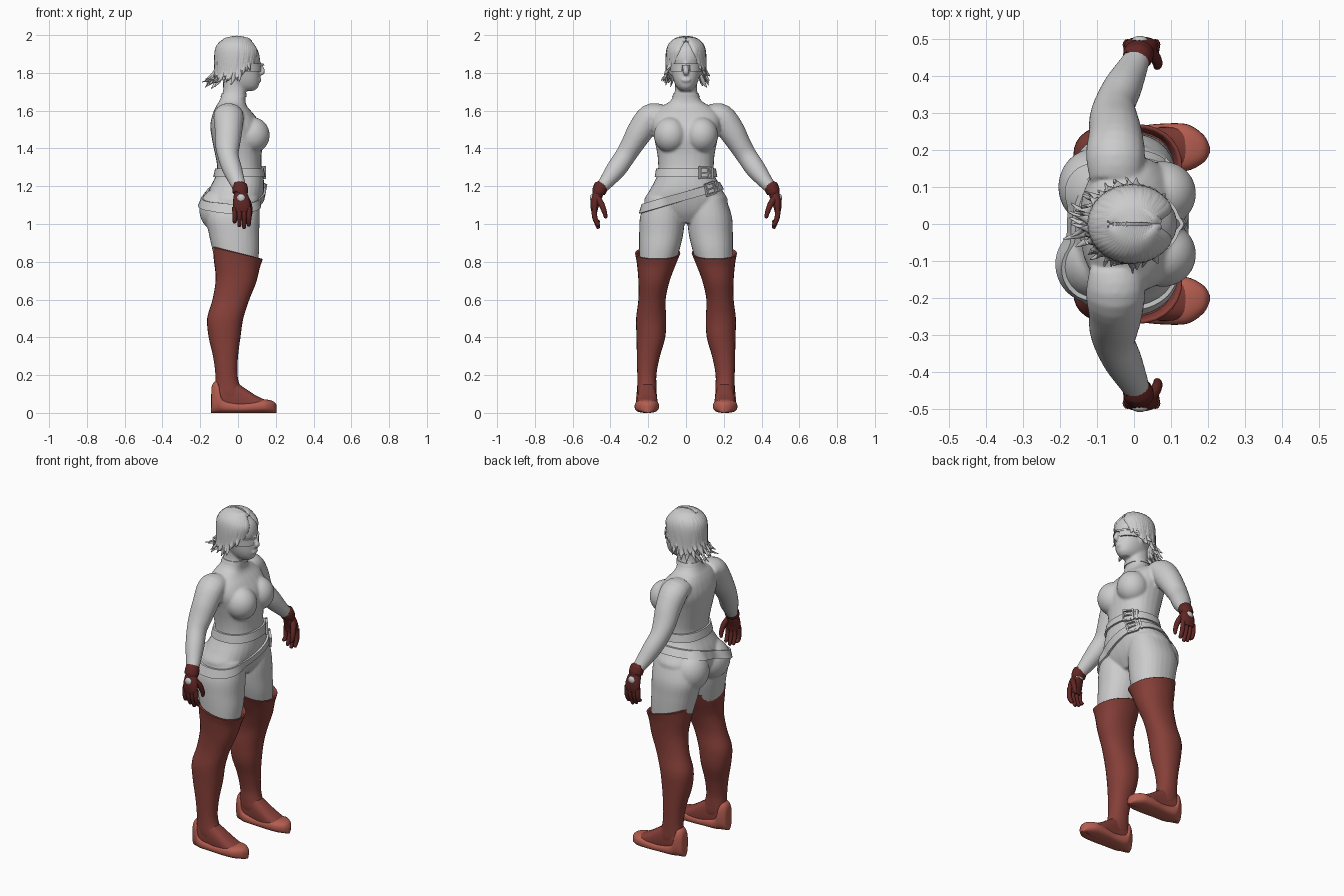
import bpy, bmesh, random
from math import sin, cos, pi, radians, copysign
from mathutils import Vector, Matrix
from mathutils.bvhtree import BVHTree

if "Cube" in bpy.data.objects:
    bpy.data.objects.remove(bpy.data.objects["Cube"])

random.seed(4)

def catmull(rows, n=4):
    out = []
    for i in range(len(rows) - 1):
        p = [rows[max(0, min(len(rows) - 1, i + k))] for k in (-1, 0, 1, 2)]
        for s in range(n):
            t = s / n
            out.append([0.5 * (2*b + (c - a)*t + (2*a - 5*b + 4*c - d)*t*t + (3*b - a - 3*c + d)*t**3)
                        for a, b, c, d in zip(*p)])
    return out + [list(rows[-1])]

def ring(c, u, v, e=2.0, seg=28):
    f = lambda w: copysign(abs(w) ** (2 / e), w)
    return [c + u * f(cos(2*pi*i/seg)) + v * f(sin(2*pi*i/seg)) for i in range(seg)]

def loft(bm, rings, caps=True, closed=False):
    vs = [[bm.verts.new(p) for p in r] for r in rings]
    n = len(vs[0])
    for a, b in zip(vs, vs[1:] + vs[:1] if closed else vs[1:]):
        for i in range(n):
            bm.faces.new((a[i], a[(i+1) % n], b[(i+1) % n], b[i]))
    if caps and not closed:
        bm.faces.new(vs[0])
        bm.faces.new(vs[-1])

def stack(bm, rows, e=2.2):
    """Rows (z, x back, x front, y from, y to, forward drop) as level slices."""
    loft(bm, [ring(Vector(((b+f)/2, (i+o)/2, z)), Vector(((f-b)/2, 0, -d)), Vector((0, (o-i)/2, 0)), e)
              for z, b, f, i, o, d in catmull(rows)])

def tube(bm, rows, ref=lambda p: Vector((1, 0, 0)), seg=20, n=4):
    """Rows (x, y, z, radius along ref, other radius) swept along a path."""
    rows = catmull(rows, n)
    pts = [Vector(r[:3]) for r in rows]
    rings = []
    for k, p in enumerate(pts):
        t = (pts[min(k+1, len(pts)-1)] - pts[max(k-1, 0)]).normalized()
        r = ref(p)
        u = (r - t * r.dot(t)).normalized()
        rings.append(ring(p, u * rows[k][3], t.cross(u) * rows[k][4], 2, seg))
    loft(bm, rings)

def lengthwise(bm, rows):
    """Rows (x, top z, y centre, half width) as foot slices."""
    loft(bm, [ring(Vector((x, c, max(h, .01)/2)), Vector((0, max(w, .004), 0)), Vector((0, 0, max(h, .01)/2)), 2.6)
              for x, h, c, w in catmull(rows)])

def ball(bm, c, r):
    bmesh.ops.create_uvsphere(bm, u_segments=24, v_segments=16, radius=1,
                              matrix=Matrix.Translation(c) @ Matrix.Diagonal((*r, 1)))

def mirror(bm):
    d = bmesh.ops.duplicate(bm, geom=bm.verts[:] + bm.edges[:] + bm.faces[:])
    for v in d['geom']:
        if isinstance(v, bmesh.types.BMVert):
            v.co.y *= -1

def finish(name, bm, color=None, angle=45):
    bmesh.ops.recalc_face_normals(bm, faces=bm.faces[:])
    me = bpy.data.meshes.new(name)
    bm.to_mesh(me)
    bm.free()
    ob = bpy.data.objects.new(name, me)
    bpy.context.collection.objects.link(ob)
    if color:
        m = bpy.data.materials.get(color[0]) or bpy.data.materials.new(color[0])
        m.diffuse_color = (*color[1], 1)
        m.use_nodes = True
        m.node_tree.nodes["Principled BSDF"].inputs["Base Color"].default_value = m.diffuse_color
        me.materials.append(m)
    bpy.ops.object.select_all(action='DESELECT')
    bpy.context.view_layer.objects.active = ob
    ob.select_set(True)
    bpy.ops.object.shade_smooth_by_angle(angle=radians(angle))
    return ob

BOOT, SHOE, GLOVE = ("boot_red", (.24, .05, .04)), ("shoe_red", (.46, .11, .08)), ("glove_red", (.12, .02, .018))

# Body: limbs first, mirrored, then torso and head, fused by a voxel remesh
bm = bmesh.new()
tube(bm, [(-.05, .12, 1.585, .07, .05), (-.05, .185, 1.568, .08, .07), (-.05, .24, 1.495, .073, .07),
          (-.055, .285, 1.42, .066, .06), (-.052, .322, 1.36, .056, .055), (-.03, .37, 1.29, .052, .053),
          (-.005, .42, 1.225, .042, .04), (.012, .456, 1.18, .034, .031), (.014, .466, 1.15, .034, .026)])
stack(bm, [(1.14, -.14, .11, .03, .21, 0), (1.04, -.17, .115, .008, .243, 0), (.95, -.155, .112, .014, .248, 0),
           (.86, -.135, .112, .035, .248, 0), (.75, -.11, .10, .07, .245, 0)])
ball(bm, (-.105, .1, 1.075), (.1, .105, .115))                        # seat
ball(bm, (.078, .082, 1.47), (.09, .088, .095))                       # chest
ball(bm, (.0, .078, 1.815), (.022, .014, .03))                        # ear
mirror(bm)
stack(bm, [(z, b, f, -w, w, 0) for z, b, f, w in [
    (1.005, -.1, .06, .05), (1.06, -.15, .1, .18), (1.12, -.17, .125, .222), (1.18, -.155, .138, .192),
    (1.25, -.12, .135, .155), (1.3, -.11, .125, .147), (1.37, -.122, .125, .152), (1.45, -.138, .135, .168),
    (1.52, -.147, .125, .185), (1.58, -.135, .085, .18), (1.62, -.118, .05, .135), (1.65, -.1, .04, .085),
    (1.7, -.08, .042, .06), (1.77, -.075, .04, .058)]], 2.3)
stack(bm, [(z, b, f, -w, w, 0) for z, b, f, w in [
    (1.705, -.03, .085, .03), (1.725, -.05, .107, .05), (1.76, -.065, .115, .066), (1.8, -.085, .115, .075),
    (1.84, -.095, .112, .08), (1.88, -.1, .116, .083), (1.93, -.092, .1, .08), (1.975, -.05, .055, .05)]])
tube(bm, [(.112, 0, 1.855, .01, .01), (.122, 0, 1.83, .012, .012), (.13, 0, 1.805, .014, .017), (.112, 0, 1.792, .01, .012)])
ball(bm, (.113, 0, 1.762), (.012, .026, .011))                        # lips
body = finish("body", bm)
rm = body.modifiers.new("fuse", 'REMESH')
rm.mode, rm.voxel_size, rm.use_smooth_shade = 'VOXEL', .007, True
sm = body.modifiers.new("soften", 'SMOOTH')
sm.factor, sm.iterations = .5, 5
bvh = BVHTree.FromObject(body, bpy.context.evaluated_depsgraph_get())

def hit(c, a, slope=0):
    d = Vector((cos(a), sin(a), slope * sin(a))).normalized()
    return (bvh.ray_cast(c, d)[0] or c + d * .1), Vector((cos(a), sin(a), 0))

def band(name, c, h, off, slope=0, a0=0, a1=360, n=96):
    """Strap that hugs the body, found by casting rays outward."""
    c, up, bm, rings = Vector(c), Vector((0, 0, h / 2)), bmesh.new(), []
    full = a1 - a0 == 360
    for k in range(n if full else n + 1):
        a = radians(a0 + (a1 - a0) * k / n)
        (t, d), (b, _) = hit(c + up, a, slope), hit(c - up, a, slope)
        rings.append([t - d*.006, t + d*off, b + d*off, b - d*.006])
    loft(bm, rings, closed=full)
    return finish(name, bm, angle=40)

band("waist_belt", (0, 0, 1.272), .046, .011)
band("hip_belt", (-.02, 0, 1.15), .046, .012, .3)
band("collar", (-.02, 0, 1.683), .022, .004)
for s, side in ((1, "left"), (-1, "right")):
    lo, hi = sorted((s * 10, s * 62))
    band("lens_" + side, (0, 0, 1.826), .036, .009, 0, lo, hi, 16)
band("glasses_bar", (0, 0, 1.845), .01, .011, 0, -85, 85, 40)

# Buckles: four bars and a prong
bm = bmesh.new()
for c, deg, slope in (((0, 0, 1.272), 38, 0), ((-.02, 0, 1.15), 42, .3)):
    a = radians(deg)
    p, d = hit(Vector(c), a, slope)
    base = Matrix.Translation(p + d * .014) @ Matrix.Rotation(a, 4, 'Z') @ Matrix.Rotation(slope * .9, 4, 'X')
    for y, z, w, h in ((-.028, 0, .009, .066), (.028, 0, .009, .066), (0, .03, .06, .009), (0, -.03, .06, .009),
                       (0, 0, .05, .007), (.05, 0, .012, .06)):
        bmesh.ops.create_cube(bm, size=1, matrix=base @ Matrix.Translation((0, y, z)) @ Matrix.Diagonal((.014, w, h, 1)))
finish("buckles", bm, angle=30)

# Thigh boots with a flared, slanted, folded-in rim
bm = bmesh.new()
stack(bm, [(.05, -.11, .05, .17, .25, 0), (.1, -.125, .035, .158, .258, 0), (.15, -.12, .008, .157, .258, 0),
           (.21, -.12, -.003, .156, .258, 0), (.3, -.132, 0, .138, .26, 0), (.4, -.155, .013, .11, .262, 0),
           (.5, -.163, .028, .105, .264, 0), (.6, -.135, .06, .108, .252, 0), (.7, -.118, .096, .086, .252, .01),
           (.79, -.128, .116, .052, .26, .02), (.835, -.132, .128, .034, .268, .03), (.846, -.134, .13, .03, .27, .032),
           (.845, -.124, .12, .04, .26, .032), (.81, -.115, .108, .055, .25, .03)])
lengthwise(bm, [(-.13, .1, .21, .03), (-.1, .16, .21, .045), (-.03, .17, .208, .048), (.03, .135, .206, .052),
                (.09, .095, .206, .056), (.15, .066, .205, .05), (.185, .05, .2, .03)])
mirror(bm)
finish("boots", bm, BOOT)

# Shoes: low sole wall, heel cap and toe cap
bm = bmesh.new()
lengthwise(bm, [(-.142, .09, .21, .012), (-.136, .15, .21, .034), (-.105, .165, .209, .053), (-.08, .08, .208, .057),
                (0, .056, .208, .056), (.06, .06, .208, .062), (.12, .07, .207, .065), (.155, .07, .206, .059),
                (.19, .06, .203, .035), (.205, .04, .2, .008)])
mirror(bm)
finish("shoes", bm, SHOE)

# Gloves: cuff, palm, fingers, thumb
bm = bmesh.new()
tube(bm, [(.009, .448, 1.2, .034, .034), (.01, .45, 1.198, .04, .038), (.013, .463, 1.168, .041, .036),
          (.013, .464, 1.165, .034, .028)])
tube(bm, [(.013, .464, 1.165, .034, .028), (.017, .477, 1.13, .043, .027), (.02, .484, 1.095, .046, .022),
          (.02, .485, 1.065, .042, .016)])
for i, tip in enumerate((1.005, .985, .976, .988)):
    x = -.018 + .025 * i
    tube(bm, [(x, .484, 1.09, .013, .014), (x + .001, .485, 1.05, .013, .014), (x + .001, .478, 1.02, .012, .013),
              (x, .464, tip + .006, .01, .01), (x, .461, tip, .003, .003)], seg=12)
tube(bm, [(.04, .472, 1.14, .016, .018), (.058, .448, 1.105, .015, .016), (.064, .432, 1.065, .013, .013),
          (.062, .425, 1.036, .009, .009), (.062, .424, 1.03, .003, .003)], seg=12)
mirror(bm)
finish("gloves", bm, GLOVE)
bm = bmesh.new()
ball(bm, (.016, .495, 1.137), (.022, .013, .022))
mirror(bm)
finish("glove_openings", bm)

# Hair: a cap plus tapered locks swept from a centre parting to the sides and back
C = Vector((-.005, 0, 1.893))
def scalp(phi, el, s):
    p, e = radians(phi), radians(el)
    return C + Vector((.112 * cos(p) * cos(e), s * .098 * sin(p) * cos(e), .098 * sin(e)))

bm = bmesh.new()
ball(bm, C + Vector((-.008, 0, .005)), (.106, .094, .095))
for s in (1, -1):
    for layer in (0, 1):
        for i in range(12):
            t = (i + .5 * layer) / 11.5
            phi, k = 22 + 155 * t, min(1, t / .4)
            x0 = .075 - .14 * t
            z3 = 1.885 - .085 * k + random.uniform(-.012, .012) - .015 * layer
            r3, r4 = .108 + .008 * t, .118 + .06 * t * t + random.uniform(-.012, .014)
            p3, p4 = radians(phi + 14), radians(phi + 18 + random.uniform(-6, 6))
            z4 = z3 - .03 - .035 * random.random() * k
            pts = [C + Vector((x0, s * .004, .098 * (1 - (x0 / .112) ** 2) ** .5)),
                   scalp(phi, 55, s), scalp(phi + 8, 18, s),
                   Vector((-.005 + r3 * cos(p3), s * .9 * r3 * sin(p3), z3)),
                   Vector((-.005 + r4 * cos(p4), s * .95 * r4 * sin(p4), z4))]
            tube(bm, [(*p, th, w) for p, th, w in zip(pts, (.006, .01, .011, .009, .002),
                                                      (.009, .019, .021, .016, .002))],
                 ref=lambda p: p - C, seg=8, n=5)
finish("hair", bm, angle=60)
